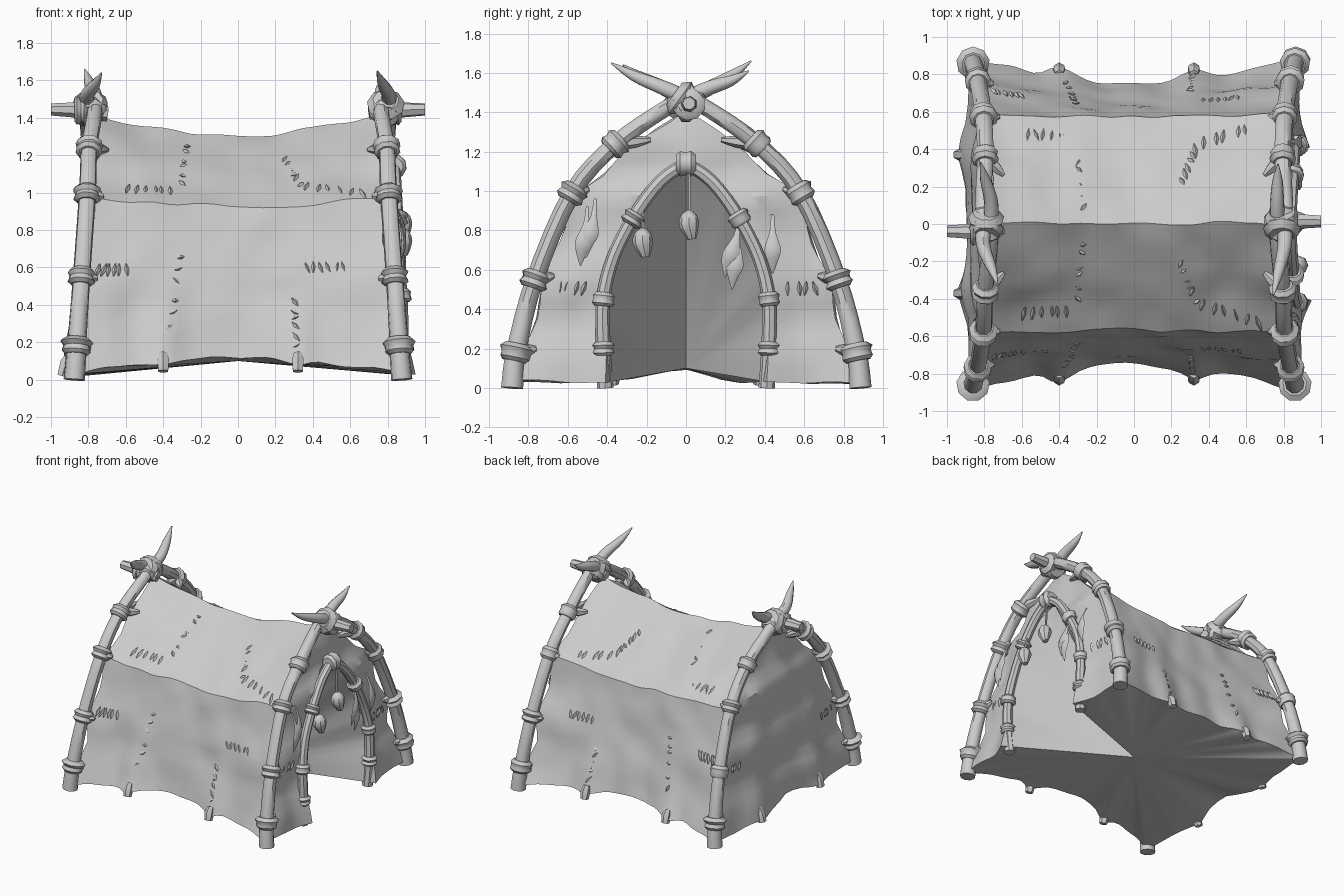
import bpy, bmesh, math, random
from mathutils import Vector, noise

if "Cube" in bpy.data.objects:
    bpy.data.objects.remove(bpy.data.objects["Cube"])

random.seed(4)
grey = bpy.data.materials.new("pale_grey")
grey.diffuse_color = (0.6, 0.6, 0.6, 1)
grey.use_nodes = True
grey.node_tree.nodes["Principled BSDF"].inputs["Base Color"].default_value = grey.diffuse_color


def finish(name, bm, angle=40):
    me = bpy.data.meshes.new(name)
    bmesh.ops.recalc_face_normals(bm, faces=bm.faces[:])
    bm.to_mesh(me)
    bm.free()
    ob = bpy.data.objects.new(name, me)
    bpy.context.collection.objects.link(ob)
    me.materials.append(grey)
    bpy.context.view_layer.objects.active = ob
    ob.select_set(True)
    bpy.ops.object.shade_smooth_by_angle(angle=math.radians(angle))
    ob.select_set(False)


def interp(table, t):
    """Piecewise linear lookup: rows of (key, values...)."""
    for a, b in zip(table, table[1:]):
        if t <= b[0]:
            f = max(0, (t - a[0]) / (b[0] - a[0]))
            return [p + (q - p) * f for p, q in zip(a[1:], b[1:])]
    return list(table[-1][1:])


def smooth_path(pts, steps=4):
    """Catmull-Rom through (x, y, z, radius) points."""
    p = [Vector(q) for q in pts]
    p = [2 * p[0] - p[1]] + p + [2 * p[-1] - p[-2]]
    out = []
    for a, b, c, d in zip(p, p[1:], p[2:], p[3:]):
        for i in range(steps):
            t = i / steps
            out.append(0.5 * (2 * b + (c - a) * t + (2 * a - 5 * b + 4 * c - d) * t * t
                              + (3 * b - a - 3 * c + d) * t ** 3))
    return out + [p[-2]]


def tube(bm, pts, sides=8, steps=4, flat=1.0):
    """Swept tube through (x, y, z, radius); flat squeezes it sideways."""
    path = smooth_path(pts, steps) if steps > 1 else [Vector(q) for q in pts]
    rings = []
    for i, q in enumerate(path):
        t = (path[min(i + 1, len(path) - 1)] - path[max(i - 1, 0)]).xyz.normalized()
        ref = Vector((1, 0, 0)) if abs(t.x) < 0.8 else Vector((0, 0, 1))
        n = t.cross(ref).normalized()
        b = t.cross(n)
        r = max(q.w, 0.002)
        rings.append([bm.verts.new(q.xyz + r * (n * math.cos(k * math.tau / sides)
                      + b * flat * math.sin(k * math.tau / sides))) for k in range(sides)])
    for a, b in zip(rings, rings[1:]):
        for k in range(sides):
            bm.faces.new((a[k], a[k - 1], b[k - 1], b[k]))
    bm.faces.new(rings[0])
    bm.faces.new(rings[-1])


def binding(bm, c, d, r, l=0.045):
    """Lumpy lashing around a pole at c, along d."""
    c, d = Vector(c), Vector(d).normalized()
    prof = [(-1, .85), (-.6, 1.12), (0, 1.0), (.5, 1.18), (1, .85)]
    tube(bm, [(*(c + d * l * a), r * b * random.uniform(.95, 1.08)) for a, b in prof], 9, 1)


# ---- hide cover ----
# end edge of the cloth: height, half width (y), distance (x)
EDGE = [(.03, .9, .88), (.18, .83, .86), (.36, .76, .80), (.55, .74, .82), (.76, .63, .77),
        (.98, .58, .79), (1.10, .39, .75), (1.22, .28, .77), (1.41, 0, .73)]
MID = [(0, .75, .12), (.6, .57, .93), (1, 0, 1.31)]       # v, y, z half way along
DOOR = [(.03, .41), (.42, .42), (.65, .37), (.87, .27), (1.04, .13), (1.14, 0)]


def edge(v):
    z = interp([(0, .03), (.6, .98), (1, 1.41)], v)[0]
    y, x = interp(EDGE, z)
    return x, y, z


def side(u, v, s):
    ex, ey, ez = edge(v)
    my, mz = interp(MID, v)
    f = u * u
    y, z, x = my + (ey - my) * f, mz + (ez - mz) * f, u * ex
    pull = (1 - v) ** 5 * sum(math.exp(-((x - c) / .09) ** 2) for c in (-.4, .32))
    return Vector((x, s * (y + .07 * pull), z - .03 * pull))


def gable(w, v, e):
    ex, ey, ez = edge(v)
    y = w * ey
    bulge = .06 * (1 - w * w) * math.sin(math.pi * min(1, v * 1.15 + .05))
    low = (1 - v) ** 4
    foot = .06 * math.exp(-((abs(y) - .37) / .12) ** 2) * low
    lift = .06 * max(0, 1 - abs(y) / .3) * low
    return Vector((e * (ex + (bulge + foot) * (1 - w ** 8)), y, ez + lift))


def grid(bm, fn, nu, nv):
    g = [[bm.verts.new(fn(i / nu, j / nv)) for j in range(nv + 1)] for i in range(nu + 1)]
    for i in range(nu):
        for j in range(nv):
            bm.faces.new((g[i][j], g[i + 1][j], g[i + 1][j + 1], g[i][j + 1]))


def door_w(a, v):
    x, y, z = edge(v)
    d = interp(DOOR, z)[0] / y if y > .001 else 0
    return d + (1 - d) * a


bm = bmesh.new()
for s in (-1, 1):
    grid(bm, lambda a, v: side(2 * a - 1, v, s), 36, 20)
    grid(bm, lambda a, v: gable(s * door_w(a, v), v, 1), 8, 20)
grid(bm, lambda a, v: gable(2 * a - 1, v, -1), 20, 20)
bmesh.ops.remove_doubles(bm, verts=bm.verts[:], dist=.0005)
for v in bm.verts:
    v.co += .022 * noise.noise_vector(v.co * 5)
# floor and doorway fold in to one point at the middle
rim = [e for e in bm.edges if e.is_boundary]
hub = bm.verts.new((0, 0, .1))
for e in rim:
    bm.faces.new((e.verts[0], e.verts[1], hub))
finish("hide_cover", bm, 32)

# ---- stitches along the seams ----
bm = bmesh.new()


def stitch_line(fn, a, b, n):
    a, b = Vector(a), Vector(b)
    for i in range(n):
        m = a.lerp(b, (i + random.uniform(.2, .8)) / n)
        d = (b - a).orthogonal().normalized() * .022 + (b - a).normalized() * random.uniform(-.015, .015)
        p, q = fn(*(m - d)), fn(*(m + d))
        tube(bm, [(*p, .003), (*p.lerp(q, .5), .013), (*q, .003)], 4, 1)


SEAMS = [((-.44, .12), (-.38, .42)), ((.36, .06), (.38, .24)), ((.42, .36), (.72, .36)),
         ((-.95, .35), (-.72, .35)), ((-.78, .66), (-.45, .67)), ((-.4, .7), (-.36, .95)),
         ((.32, .86), (.45, .7)), ((.45, .7), (.9, .62))]
for s in (-1, 1):
    for a, b in SEAMS:
        stitch_line(lambda u, v: side(u, v, s), a, b, 6)
    for e in (-1, 1):
        stitch_line(lambda w, v: gable(s * w, v, e), (.68, .3), (.9, .3), 4)
finish("stitches", bm)

# ---- end frames: crossed bent poles whose tips become horns ----
POLE = [(.885, .0, .058), (.865, .18, .052), (.77, .55, .047), (.58, .99, .046),
        (.36, 1.24, .044), (.12, 1.41, .042), (0, 1.47, .042), (-.12, 1.525, .038)]
X_AT = [(0, .875), (1, .805), (1.5, .785)]
TIPS = {(-1, 1): (-.73, -.32, 1.64), (-1, -1): (-.82, .33, 1.66),
        (1, 1): (.745, -.38, 1.65), (1, -1): (.77, .32, 1.61)}
poles, ties, pegs = bmesh.new(), bmesh.new(), bmesh.new()
for (e, s), tip in TIPS.items():
    pts = [(e * (interp(X_AT, z)[0] + (.02 * s if y < .2 else 0)), s * y, z, r) for y, z, r in POLE]
    tip = Vector(tip)
    pre = Vector(pts[-1][:3]).lerp(tip, .55) - Vector((0, 0, .01))
    tube(poles, pts + [(*pre, .028), (*tip, .004)], 9)
    for k in (1, 2, 3, 4):
        c = Vector(pts[k][:3])
        d = Vector(pts[k + 1][:3]) - Vector(pts[k - 1][:3])
        binding(ties, c, d, .072 if k == 1 else .062)
        # thongs tying the cloth to the pole
        cx, cy = interp(EDGE, c.z)[::-1]
        for q in ((e * (cx - .07), s * (cy + .01), c.z - .01), (e * cx, s * (cy - .07), c.z + .02)):
            tube(ties, [(*c, .035), (*c.lerp(Vector(q), .6), .03), (*q, .012)], 6, 2)
finish("end_poles", poles)

# ---- ridge stubs and crossing knots ----
bm = bmesh.new()
for e, y in ((-1, -.04), (1, .015)):
    tube(bm, [(e * .70, y / 2, 1.42, .04), (e * .85, y, 1.44, .042), (e * 1.0, y, 1.445, .033)], 7)
    for a, b in ((.07, .05), (-.07, .05)):
        binding(ties, (e * .79, 0, 1.45), (0, a, b), .08, .075)
    binding(ties, (e * .84, y, 1.44), (1, 0, 0), .065, .035)
finish("ridge_stubs", bm)

# ---- doorway arch ----
ARCH = [(.865, .41, .0, .042), (.875, .42, .2, .038), (.87, .42, .45, .036), (.855, .37, .66, .034),
        (.85, .27, .86, .034), (.84, .13, 1.05, .034), (.835, -.03, 1.16, .032)]
bm = bmesh.new()
for s in (-1, 1):
    pts = [(x, s * y, z, r) for x, y, z, r in ARCH]
    tube(bm, pts, 8)
    for k in (1, 2, 4):
        binding(ties, pts[k][:3], Vector(pts[k + 1][:3]) - Vector(pts[k - 1][:3]), .05, .035)
binding(ties, (.835, 0, 1.14), (0, 1, 0), .055, .05)
finish("door_arch", bm)
finish("lashings", ties)

# ---- pegs along the hem ----
for s in (-1, 1):
    for x in (-.4, .32):
        tube(pegs, [(x, s * .80, .14, .026), (x, s * .82, .10, .036), (x, s * .835, .045, .03)], 6, 1)
    tube(pegs, [(-.89, s * .37, .14, .026), (-.92, s * .37, .09, .036), (-.94, s * .37, .02, .03)], 6, 1)
finish("hem_pegs", pegs)

# ---- hanging charms and feathers at the doorway ----
bm = bmesh.new()
for y, top, z in ((-.22, .92, .74), (.015, 1.12, .83)):
    tube(bm, [(.86, y, top, .009), (.87, y, z + .05, .009)], 5, 1)
    tube(bm, [(.87, y, z + .07, .015), (.875, y, z + .045, .042), (.88, y, z, .052),
              (.885, y + .01, z - .045, .036), (.885, y + .015, z - .075, .022)], 8, 2)
finish("hanging_charms", bm)
bm = bmesh.new()
for y, top, lean in ((.27, .86, -.06), (.27, .80, -.03), (.44, .88, 0), (-.46, .96, -.04), (-.50, .92, -.03)):
    tube(bm, [(.83, y, top, .008), (.87, y + lean * .2, top - .09, .016), (.885, y + lean * .6, top - .17, .042),
              (.885, y + lean, top - .22, .032), (.87, y + lean * 1.2, top - .30, .003)], 6, 2, .35)
finish("feathers", bm)
